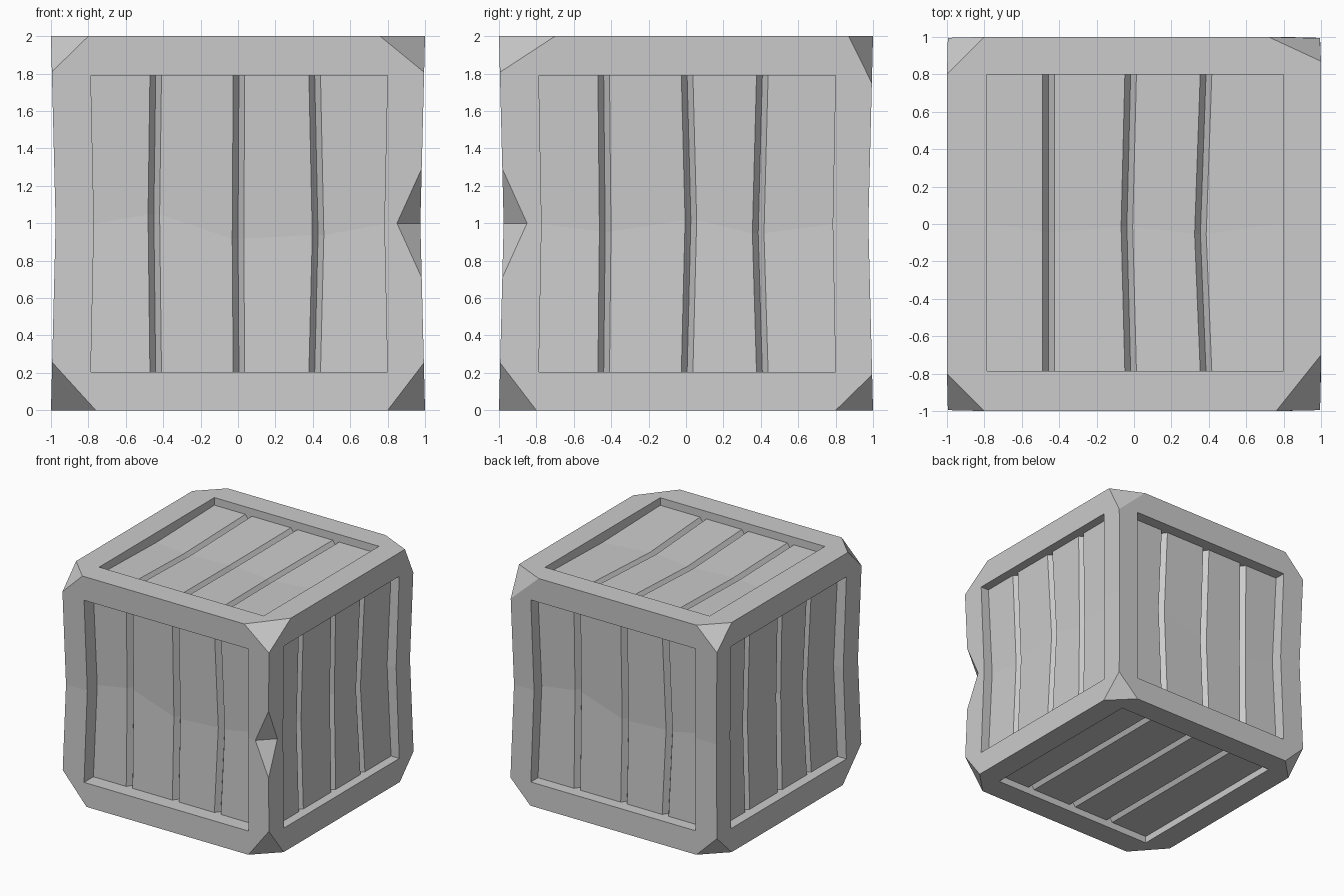
import bpy, bmesh
from mathutils import Vector, Matrix

if "Cube" in bpy.data.objects:
    bpy.data.objects.remove(bpy.data.objects["Cube"])

X, Y, Z = Vector((1, 0, 0)), Vector((0, 1, 0)), Vector((0, 0, 1))
UP = Matrix.Translation(Z)
PANEL_SHIFT = Vector((0.006, 0.006, -0.003))

grey = bpy.data.materials.new("weathered_grey")
grey.use_nodes = True
GREY = (0.6, 0.6, 0.6, 1)
grey.diffuse_color = GREY
grey.node_tree.nodes["Principled BSDF"].inputs["Base Color"].default_value = GREY


def make_object(name, bm):
    bmesh.ops.recalc_face_normals(bm, faces=bm.faces)
    bm.transform(UP)
    mesh = bpy.data.meshes.new(name)
    bm.to_mesh(mesh)
    bm.free()
    mesh.materials.append(grey)
    obj = bpy.data.objects.new(name, mesh)
    bpy.context.collection.objects.link(obj)
    return obj


# Crate body: a cube pinched at mid height
bm = bmesh.new()
bmesh.ops.create_cube(bm, size=2)
bmesh.ops.bisect_plane(bm, geom=bm.verts[:] + bm.edges[:] + bm.faces[:],
                       plane_co=(0, 0, 0), plane_no=Z)
for v in bm.verts:
    if abs(v.co.z) < 0.01:
        v.co *= 0.975

# Chipped corners: how far each cut runs along x, y and z
CORNERS = {
    (-1, -1, 1): (0.2, 0.2, 0.2), (1, -1, 1): (0.24, 0.3, 0.2),
    (1, 1, 1): (0.28, 0.13, 0.27), (-1, 1, 1): (0.2, 0.2, 0.2),
    (-1, -1, -1): (0.24, 0.27, 0.27), (1, -1, -1): (0.2, 0.2, 0.27),
    (1, 1, -1): (0.2, 0.2, 0.2), (-1, 1, -1): (0.2, 0.2, 0.2),
}
for sign, cut in CORNERS.items():
    normal = Vector([s / c for s, c in zip(sign, cut)]).normalized()
    point = Vector(sign) - X * sign[0] * cut[0]
    res = bmesh.ops.bisect_plane(bm, geom=bm.verts[:] + bm.edges[:] + bm.faces[:],
                                 plane_co=point, plane_no=normal, clear_outer=True)
    rim = [e for e in res["geom_cut"] if isinstance(e, bmesh.types.BMEdge)]
    bmesh.ops.contextual_create(bm, geom=rim)
crate = make_object("crate", bm)


def panel_cutter(name, u, v, floor, grooves, bends, creases, pinch, sag):
    """Solid whose inner side is the negative of a recessed plank panel."""
    n = u.cross(v)
    to_world = Matrix((u, v, n)).transposed()
    half = 0.793
    # Columns: position, depth, sideways bend, crease height
    cols = [(-half, floor, pinch, 0)]
    for g, b, c in zip(grooves, bends, creases):
        cols += [(g - 0.031, floor, b, c), (g, floor - 0.044, b, c),
                 (g + 0.031, floor, b, c)]
    cols.append((half, floor, -pinch, 0))
    bm = bmesh.new()
    rows = []
    for row in (-1, 0, 1):
        mid = row == 0
        rows.append([bm.verts.new(PANEL_SHIFT + to_world @ Vector((
            p + b * mid, c if mid else row * half, d - sag * mid)))
            for p, d, b, c in cols])
    for low, high in zip(rows, rows[1:]):
        for i in range(len(cols) - 1):
            bm.faces.new((low[i], low[i + 1], high[i + 1], high[i]))
    ext = bmesh.ops.extrude_face_region(bm, geom=bm.faces[:], use_keep_orig=True)
    for e in ext["geom"]:
        if isinstance(e, bmesh.types.BMVert):
            e.co += n * (1.1 - e.co.dot(n))
    return make_object(name, bm)


# Plank layouts: sideways bends, crease heights, edge pinch and sag at mid length
FACE = ((-0.01, -0.005, 0.018), (0.05, -0.08, -0.06), 0.017, 0.028)
SIDE = ((0.008, 0.02, -0.022), (-0.04, 0.02, -0.05), 0.015, 0.028)
LID = ((0, -0.02, -0.03), (-0.05, -0.02, -0.06), 0, 0.02)
BASE = ((0, 0, 0), (0, 0, 0), 0, 0)
cutters = [
    panel_cutter("front_cutter", X, Z, 0.872, (-0.446, -0.001, 0.404), *FACE),
    panel_cutter("back_cutter", -X, Z, 0.89, (-0.415, 0.035, 0.435), *FACE),
    panel_cutter("left_cutter", Y, Z, 0.91, (-0.446, 0, 0.402), *SIDE),
    panel_cutter("right_cutter", -Y, Z, 0.915, (-0.446, 0, 0.402), *SIDE),
    panel_cutter("top_cutter", X, Y, 0.937, (-0.463, -0.024, 0.379), *LID),
    panel_cutter("bottom_cutter", -X, Y, 0.937, (-0.446, 0, 0.4), *BASE),
]

# Chip in the middle of one upright edge
bm = bmesh.new()
for co in ((0.74, -1.085, 0), (1.09, -0.735, 0), (1.02, -1.02, 0.45),
           (1.02, -1.02, -0.45), (1.3, -1.3, 0)):
    bm.verts.new(co)
bmesh.ops.convex_hull(bm, input=bm.verts[:])
cutters.append(make_object("edge_chip_cutter", bm))

# Carve the recesses and chip, then discard the cutters
bpy.context.view_layer.objects.active = crate
for cutter in cutters:
    cutter.hide_render = True
    mod = crate.modifiers.new("carve", "BOOLEAN")
    mod.operation, mod.solver, mod.object = "DIFFERENCE", "EXACT", cutter
    bpy.ops.object.modifier_apply(modifier=mod.name)
    bpy.data.objects.remove(cutter)
